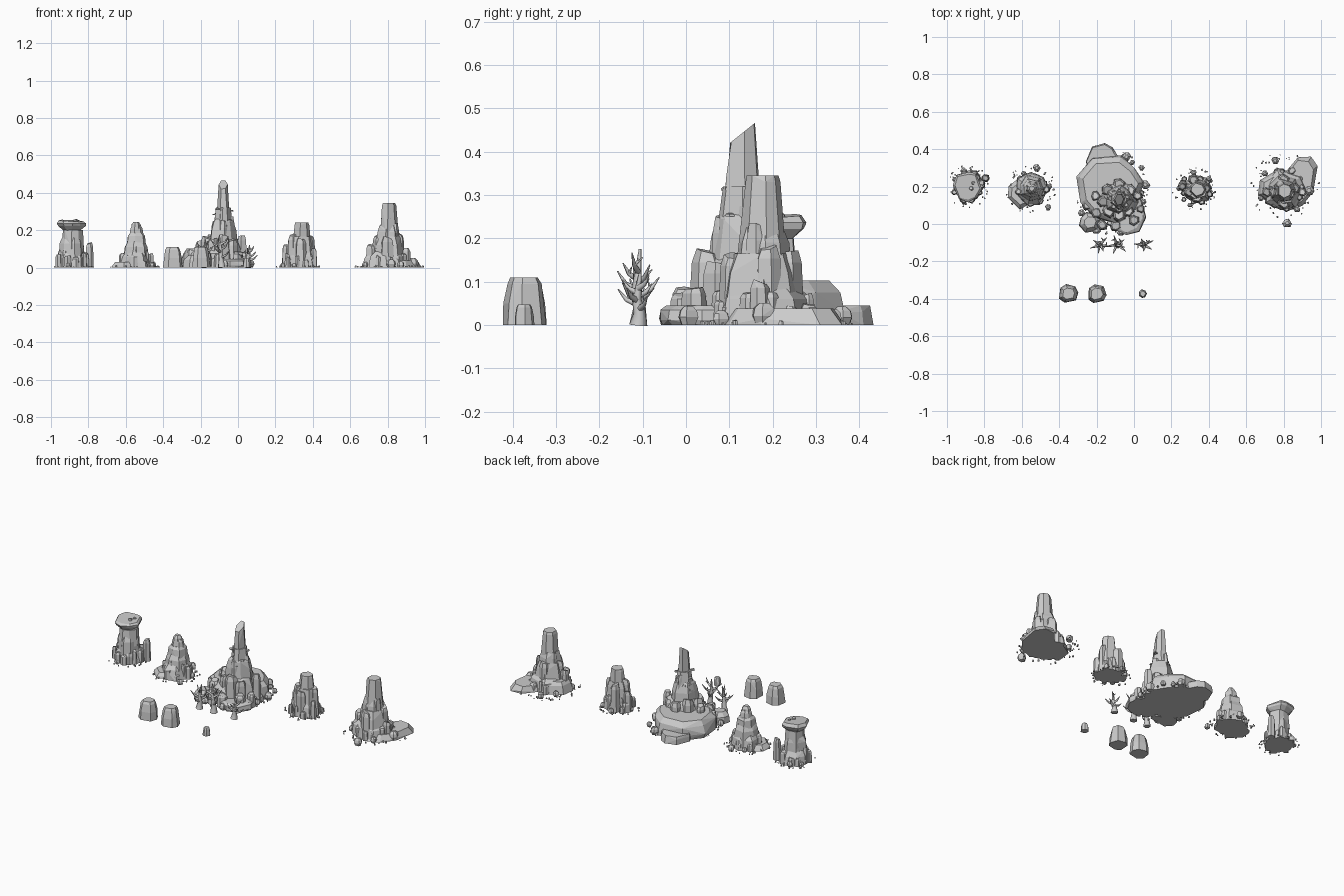
import bpy, bmesh, random
from math import sin, cos, pi, radians
from mathutils import Vector

rng = random.Random(11)


def finish(name, bm):
    me = bpy.data.meshes.new(name)
    bm.to_mesh(me)
    bm.free()
    ob = bpy.data.objects.new(name, me)
    bpy.context.collection.objects.link(ob)
    return ob


def rock(bm, x, y, rings, n=7, sx=1.0, sy=1.0, rot=0.0, tilt=(0, 0), jit=0.1):
    """Faceted convex stone: rings = [(z, radius)], the last ring can be tilted."""
    tmp = bmesh.new()
    fac = [1 + rng.uniform(-jit, jit * 0.7) for _ in range(n)]
    ang = [2 * pi * (i + rng.uniform(-0.22, 0.22)) / n for i in range(n)]
    for k, (z, r) in enumerate(rings):
        for i in range(n):
            f = r * fac[i] * (1 + rng.uniform(-0.05, 0.05))
            u, v = cos(ang[i]) * f * sx, sin(ang[i]) * f * sy
            px = u * cos(rot) - v * sin(rot)
            py = u * sin(rot) + v * cos(rot)
            dz = (px * tilt[0] + py * tilt[1]) * (k == len(rings) - 1)
            tmp.verts.new((x + px, y + py, z + dz))
    res = bmesh.ops.convex_hull(tmp, input=tmp.verts)
    junk = {g for g in res["geom_interior"] + res["geom_unused"] if isinstance(g, bmesh.types.BMVert)}
    bmesh.ops.delete(tmp, geom=list(junk), context='VERTS')
    bmesh.ops.dissolve_limit(tmp, angle_limit=radians(7), verts=tmp.verts, edges=tmp.edges)
    me = bpy.data.meshes.new("tmp")
    tmp.to_mesh(me)
    tmp.free()
    bm.from_mesh(me)
    bpy.data.meshes.remove(me)


def pillar(bm, x, y, r, h, z=0.0, n=6):
    """Short column with a chamfered, slightly sloped top."""
    rock(bm, x, y, [(z, r), (z + h * 0.85, r * 0.85), (z + h, r * 0.6)], n,
         rot=rng.uniform(0, 6), tilt=(rng.uniform(-.4, .4), rng.uniform(-.4, .4)))


def pillars(name, items):
    bm = bmesh.new()
    for it in items:
        pillar(bm, *it)
    finish(name, bm)


def skirt(name, cx, cy, r, h, count, size, sx=1.0, sy=1.0):
    """Ring of broken columns leaning on a core."""
    bm = bmesh.new()
    for i in range(count):
        a = 2 * pi * (i + rng.uniform(-.3, .3)) / count
        d = rng.uniform(0.75, 1.05)
        pillar(bm, cx + cos(a) * r * d * sx, cy + sin(a) * r * d * sy,
               size * rng.uniform(0.7, 1.2), h * rng.uniform(0.5, 1.1) * (1.7 - d))
    finish(name, bm)


def rubble(name, cx, cy, r0, r1, count, boulders, sy=1.0):
    """Tiny pebbles scattered round the foot, plus placed boulders."""
    bm = bmesh.new()
    for i in range(count):
        a, d, s = rng.uniform(0, 2 * pi), rng.uniform(r0, r1), rng.uniform(.003, .007)
        rock(bm, cx + cos(a) * d, cy + sin(a) * d * sy, [(0, s), (s * 1.6, s * .7)], 5)
    for x, y, r in boulders:
        rock(bm, x, y, [(0, r * .7), (r * .7, r), (r * 1.3, r * .85), (r * 1.7, r * .4)], 6)
    finish(name, bm)


def stack(name, x, y, tiers, **kw):
    bm = bmesh.new()
    for rings in tiers:
        rock(bm, x, y, rings, **kw)
    finish(name, bm)


# --- mushroom outcrop, far left
stack("mushroom_stem", -0.885, 0.2, [[(0, .085), (.05, .078), (.08, .06)],
      [(.0, .072), (.13, .066), (.16, .056)], [(.1, .06), (.2, .053)]], n=8)
bm = bmesh.new()
rock(bm, -.888, .2, [(.195, .04), (.222, .07), (.236, .074), (.25, .065)], 8, sy=1.15, tilt=(-.05, .06))
finish("mushroom_cap", bm)
pillars("mushroom_cap_stones", [(-.87, .19, .012, .012, .246), (-.86, .22, .01, .010, .246)])
skirt("mushroom_skirt", -.885, .2, .072, .10, 10, .021)
pillars("mushroom_side_columns", [(-.795, .245, .024, .13), (-.815, .22, .02, .08), (-.96, .17, .018, .07)])
rubble("mushroom_rubble", -.885, .2, .085, .115, 34, [(-.91, .285, .018), (-.96, .24, .014), (-.91, .115, .014)])

# --- stepped outcrop, left
stack("stepped_core", -0.545, 0.19, [[(0, .095), (.06, .085), (.09, .06)],
      [(.0, .082), (.11, .068), (.14, .05)], [(.08, .06), (.17, .05), (.185, .036)],
      [(.15, .044), (.21, .034), (.222, .026)], [(.2, .03), (.23, .026), (.245, .014)]], n=7)
stack("stepped_slab", -.605, .165, [[(0, .075), (.012, .07), (.03, .055)]], n=7, sy=1.1)
skirt("stepped_skirt", -.545, .19, .08, .09, 11, .022)
skirt("stepped_upper_skirt", -.545, .19, .05, .16, 7, .019)
rubble("stepped_rubble", -.55, .19, .1, .135, 34,
       [(-.52, .3, .022), (-.455, .2, .019), (-.46, .09, .018), (-.59, .27, .015)])

# --- great spire, centre
SX, SY = -.08, .13
bm = bmesh.new()
rock(bm, SX, SY, [(.0, .12), (.1, .102), (.145, .085), (.165, .06)], 8)
rock(bm, SX, SY, [(.0, .095), (.2, .072), (.245, .06), (.26, .045)], 8)
rock(bm, SX, SY, [(.1, .073), (.27, .055), (.32, .044)], 7, sx=.88, jit=.06)
rock(bm, SX, SY, [(.2, .052), (.34, .042), (.443, .031)], 6, sx=.8, tilt=(0, .8), jit=.04)
finish("spire_core", bm)
bm = bmesh.new()
rock(bm, -.125, .195, [(0, .172), (.03, .182), (.075, .175), (.103, .148)], 9, jit=.06)
rock(bm, -.17, .34, [(0, .09), (.03, .088), (.045, .08)], 8, sx=1.0, sy=1.05, jit=.05)
rock(bm, -.04, .055, [(0, .105), (.012, .115), (.035, .11), (.045, .095)], 8, jit=.06)
rock(bm, -.235, .01, [(0, .062), (.04, .056), (.065, .035)], 7)
finish("spire_base_slabs", bm)
pillars("spire_columns", [
    (-.08, .05, .045, .17), (-.135, .07, .042, .15), (-.03, .07, .038, .14), (.02, .15, .03, .17),
    (-.165, .12, .04, .16), (-.14, .18, .038, .17), (-.08, .21, .042, .15), (-.02, .18, .036, .15),
    (-.205, .15, .03, .14), (-.08, .085, .03, .25), (-.12, .14, .027, .25),
    (-.042, .14, .026, .27), (-.08, .17, .026, .3), (-.2, .06, .036, .11),
    (-.25, .1, .03, .09), (.0, .02, .032, .085), (-.1, -.01, .033, .07), (-.17, -.005, .033, .085),
    (.035, .08, .024, .08)])
# thin ledges sticking out of the spire faces
pillars("spire_ledges", [(SX + .045 * cos(a), SY + .05 * sin(a), .013, .007, z)
        for a, z in ((-.6, .25), (.3, .3), (-1.3, .22), (3, .28), (2.2, .24), (4, .31))])
skirt("spire_skirt", -.12, .16, .152, .06, 15, .021, 1, 1.05)
skirt("spire_terrace_stones", -.12, .2, .125, .118, 13, .009)
rubble("spire_rubble", -.11, .17, .165, .2, 45,
       [(.06, .21, .026), (.04, .3, .017), (-.04, .36, .025), (-.01, .33, .015), (-.28, .06, .02), (-.2, -.035, .022),
        (.04, .02, .018), (-.07, -.045, .022), (.05, .12, .018)], 1.15)

# --- flat-topped outcrop, right of centre
stack("flat_tower", .34, .185, [[(0, .08), (.06, .072), (.09, .055)], [(0, .072), (.13, .06), (.165, .05)],
      [(.08, .054), (.225, .039), (.24, .036)]], n=7)
pillars("flat_tower_columns", [(.295, .17, .032, .175), (.385, .19, .028, .17), (.335, .14, .033, .15),
        (.32, .235, .033, .16), (.26, .2, .025, .12), (.405, .16, .02, .10)])
skirt("flat_tower_skirt", .325, .185, .078, .085, 11, .02)
rubble("flat_tower_rubble", .32, .185, .085, .12, 34, [(.32, .275, .016), (.24, .19, .015), (.4, .24, .017), (.3, .1, .014)])

# --- tall outcrop, far right
stack("tall_tower", .805, .178, [[(0, .12), (.06, .108), (.085, .08)], [(0, .10), (.12, .08), (.165, .064)],
      [(.08, .078), (.19, .063), (.225, .05)], [(.13, .06), (.33, .043), (.345, .038)]], n=7)
bm = bmesh.new()
rock(bm, .875, .22, [(0, .158), (.015, .15), (.038, .13)], 8, sy=.6, rot=1.15, jit=.05)
rock(bm, .76, .19, [(0, .095), (.05, .085), (.07, .07)], 7)
finish("tall_base_slabs", bm)
pillars("tall_columns", [(.75, .17, .036, .17), (.86, .19, .032, .18), (.8, .11, .038, .16), (.8, .235, .038, .17),
        (.77, .195, .027, .225), (.84, .16, .027, .23), (.81, .15, .024, .27), (.71, .17, .032, .12), (.9, .17, .028, .10)])
skirt("tall_skirt", .805, .185, .11, .08, 12, .024)
rubble("tall_rubble", .8, .2, .13, .182, 45, [(.82, .005, .026), (.755, .34, .022), (.935, .18, .03), (.68, .14, .018),
       (.7, .27, .018), (.87, .08, .02)])
rubble("edge_pebbles", .99, .22, 0, .004, 2, [])

# --- loose boulders in front
for nm, x, y, s in (("boulder_left", -.35, -.373, 1), ("boulder_middle", -.2, -.373, 1), ("boulder_small", .047, -.373, .43)):
    stack(nm, x, y, [[(0, .054 * s), (.05 * s, .051 * s), (.095 * s, .042 * s), (.11 * s, .034 * s)]], n=7, jit=.06)


# --- dead trees
def tree(name, x, y, h, lean):
    cu = bpy.data.curves.new(name, 'CURVE')
    cu.dimensions = '3D'
    cu.bevel_depth = 1.0
    cu.bevel_resolution = 1
    cu.use_fill_caps = True

    def limb(pts):
        sp = cu.splines.new('POLY')
        sp.points.add(len(pts) - 1)
        for p, (v, r) in zip(sp.points, pts):
            p.co, p.radius = (*v, 1), r

    trunk = [Vector((x, y, 0)), Vector((x + lean * .2, y + .003, h * .25)),
             Vector((x + lean * .5, y - .004, h * .5)), Vector((x + lean, y + .004, h))]
    limb(list(zip(trunk, (.021, .014, .011, .003))))
    for i in range(6):
        a = i * 2.6 + x * 9
        t = .3 + .08 * i
        b = trunk[1].lerp(trunk[2], (t - .25) * 4) if t < .5 else trunk[2].lerp(trunk[3], (t - .5) * 2)
        d = Vector((cos(a) * 1.15, sin(a) * .9, 0))
        L = (.058 - .003 * i) * (h / .17) ** .5
        e = b + d * L * .6 + Vector((0, 0, h * .09))
        tip = b + d * L + Vector((0, 0, h * .25))
        limb([(b, .008), (e, .0055), (tip, .0015)])
        if i % 2:
            side = Vector((-d.y, d.x, 0)) * L * .4
            limb([(e, .0045), (e + side + Vector((0, 0, h * .1)), .0015)])
    ob = bpy.data.objects.new(name, cu)
    bpy.context.collection.objects.link(ob)


tree("dead_tree_left", -.187, -.11, .15, .012)
tree("dead_tree_middle", -.088, -.11, .175, -.012)
tree("dead_tree_right", .05, -.11, .12, .012)
